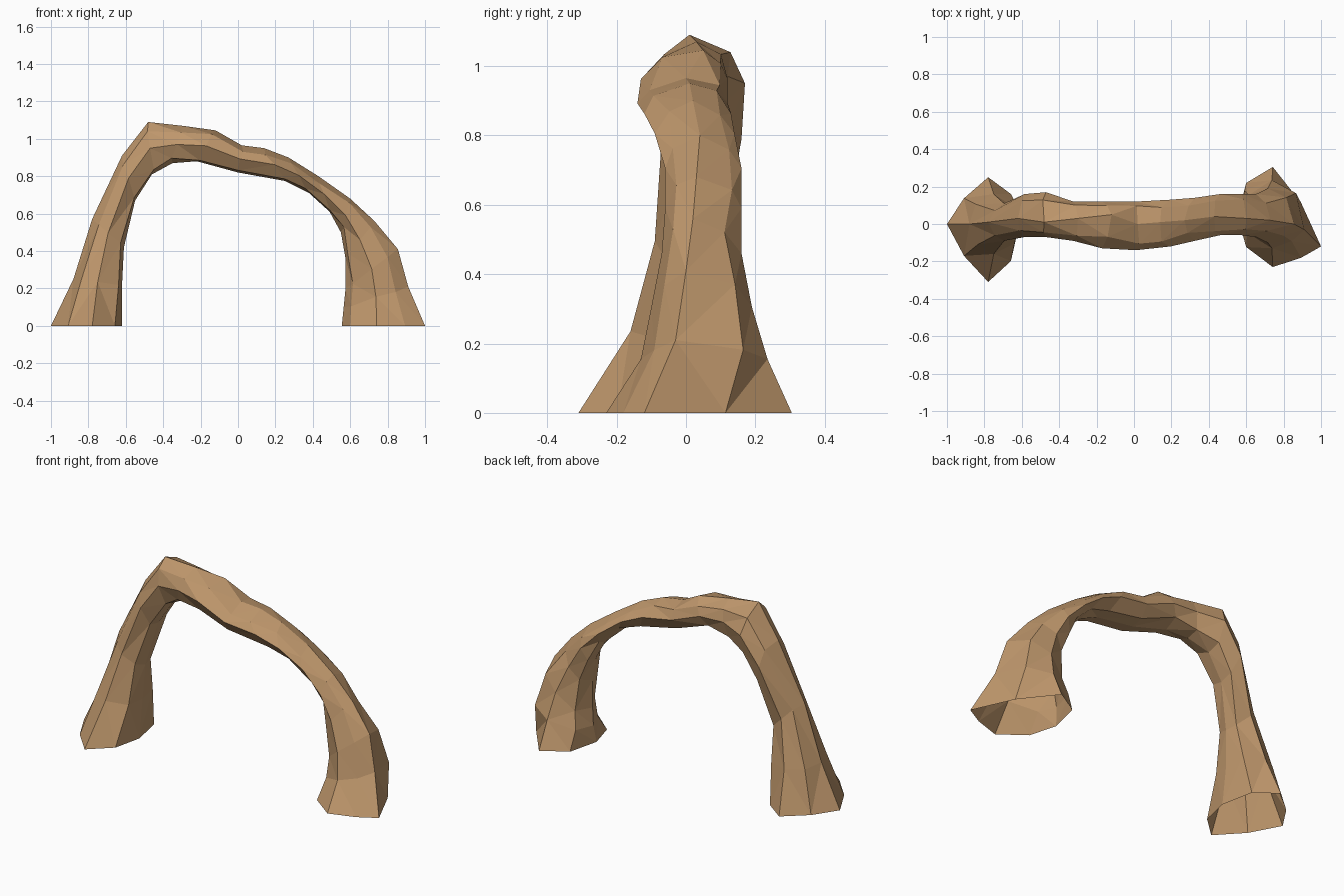
import bpy, bmesh, math, random
from mathutils import Vector

if "Cube" in bpy.data.objects:
    bpy.data.objects.remove(bpy.data.objects["Cube"])

random.seed(4)

# sandstone colour
stone = bpy.data.materials.new("sandstone")
stone.diffuse_color = (0.52, 0.31, 0.15, 1)
stone.use_nodes = True
stone.node_tree.nodes["Principled BSDF"].inputs["Base Color"].default_value = stone.diffuse_color

# stations along the arch:
# outer x, outer z, inner x, inner z, y front, y back, y of outer ridge
stations = [
    (-1.00, 0.00, -0.62, 0.00, -0.31, 0.25, 0.00),
    (-0.88, 0.25, -0.62, 0.22, -0.16, 0.16, 0.00),
    (-0.78, 0.57, -0.61, 0.42, -0.09, 0.11, 0.01),
    (-0.62, 0.91, -0.55, 0.67, -0.07, 0.16, 0.03),
    (-0.48, 1.09, -0.46, 0.81, -0.07, 0.17, 0.01),
    (-0.30, 1.07, -0.35, 0.87, -0.09, 0.12, 0.03),
    (-0.12, 1.045, -0.22, 0.88, -0.13, 0.12, 0.05),
    (0.02, 0.965, 0.00, 0.82, -0.14, 0.12, 0.00),
    (0.14, 0.95, 0.25, 0.775, -0.12, 0.13, 0.01),
    (0.27, 0.90, 0.38, 0.71, -0.09, 0.14, 0.02),
    (0.43, 0.80, 0.49, 0.61, -0.06, 0.16, 0.04),
    (0.60, 0.68, 0.55, 0.50, -0.06, 0.16, 0.03),
    (0.73, 0.56, 0.575, 0.36, -0.07, 0.16, 0.02),
    (0.855, 0.41, 0.575, 0.20, -0.10, 0.19, 0.00),
    (0.91, 0.21, 0.565, 0.10, -0.13, 0.235, -0.03),
    (1.00, 0.00, 0.555, 0.00, -0.23, 0.305, -0.12),
]


def ring(ox, oz, ix, iz, y0, y1, ridge):
    """Eight-sided rock section between an outer and an inner point."""
    outer, inner = Vector((ox, 0, oz)), Vector((ix, 0, iz))
    foot = oz == 0
    mid = 0.58 if foot else 0.5
    near = 0.24 if foot else 0.16
    spread = 0.55 if foot else 0.72

    def point(t, y):
        p = outer.lerp(inner, t)
        return Vector((p.x, y, p.z))

    def rough(p):
        s = 0 if foot else 0.012
        return p + Vector([random.uniform(-s, s) for _ in range(3)])

    yc = (y0 + y1) / 2
    return [
        point(0, ridge),
        rough(point(near, ridge + (y1 - ridge) * spread)),
        point(mid, y1),
        rough(point(0.9, yc + (y1 - yc) * 0.68)),
        point(1, yc),
        rough(point(0.9, yc + (y0 - yc) * 0.60)),
        point(mid, y0),
        rough(point(near, ridge + (y0 - ridge) * spread)),
    ]


# arch: loft the sections, feet left open underneath
bm = bmesh.new()
rings = [[bm.verts.new(p) for p in ring(*s)] for s in stations]
for a, b in zip(rings, rings[1:]):
    for i in range(8):
        j = (i + 1) % 8
        bm.faces.new((a[i], a[j], b[j], b[i]))
bmesh.ops.triangulate(bm, faces=bm.faces[:], quad_method='SHORT_EDGE')
bmesh.ops.recalc_face_normals(bm, faces=bm.faces[:])

# make sure the skin faces outwards at the topmost point
top = max(bm.verts, key=lambda v: v.co.z)
if sum(f.normal.z for f in top.link_faces) < 0:
    bmesh.ops.reverse_faces(bm, faces=bm.faces[:])

mesh = bpy.data.meshes.new("rock_arch")
bm.to_mesh(mesh)
bm.free()
mesh.materials.append(stone)
arch = bpy.data.objects.new("rock_arch", mesh)
bpy.context.collection.objects.link(arch)
